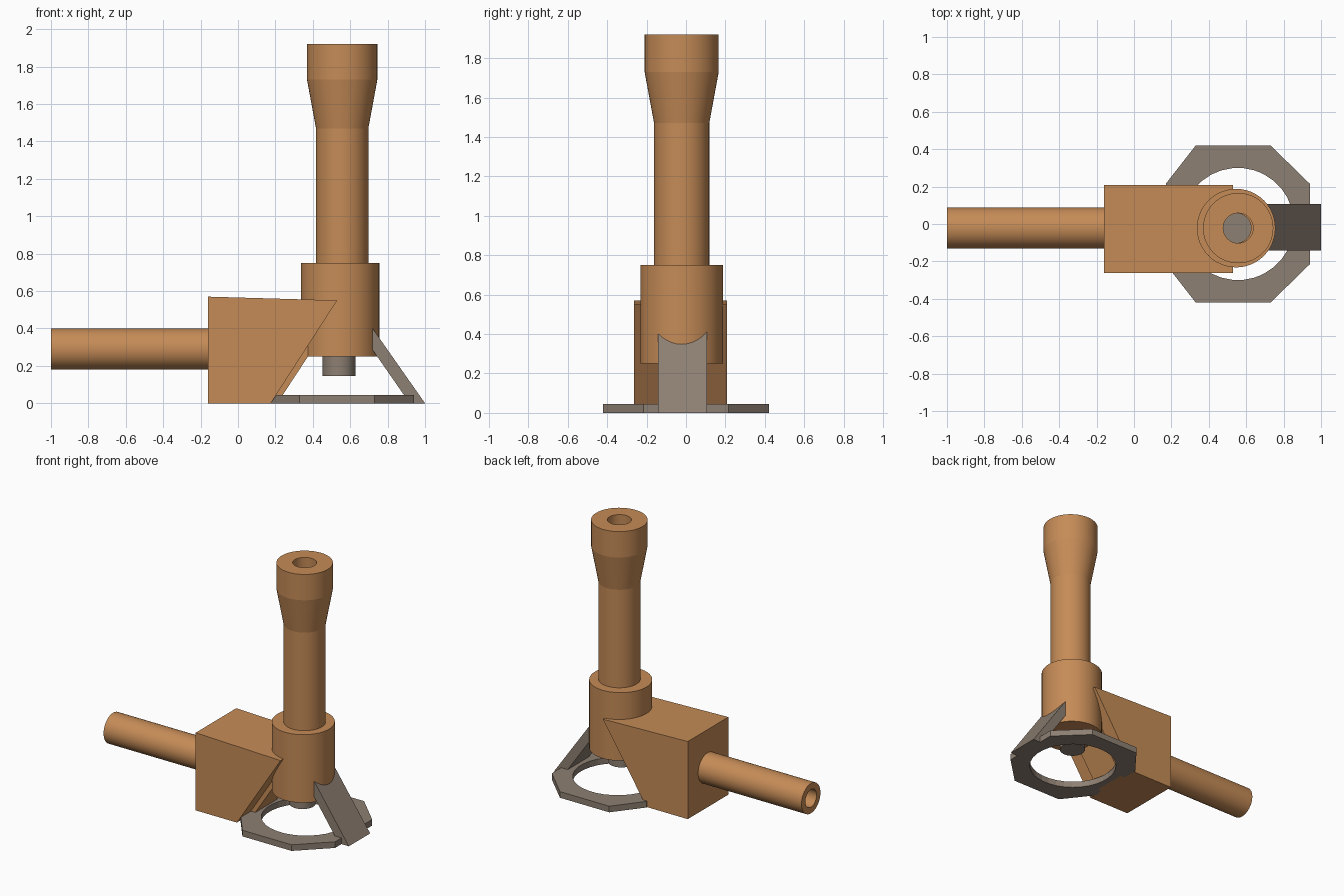
import bpy, bmesh, math
from mathutils import Matrix, Vector

if "Cube" in bpy.data.objects:
    bpy.data.objects.remove(bpy.data.objects["Cube"])


def material(name, color):
    m = bpy.data.materials.new(name)
    m.diffuse_color = (*color, 1)
    m.use_nodes = True
    m.node_tree.nodes["Principled BSDF"].inputs["Base Color"].default_value = m.diffuse_color
    return m


WOOD = material("wood_brown", (0.56, 0.26, 0.095))
TAUPE = material("taupe_metal", (0.27, 0.215, 0.17))
CY = -0.022  # centre line of the body in y


def finish(bm, name, mat=None, smooth=False):
    bmesh.ops.recalc_face_normals(bm, faces=bm.faces)
    me = bpy.data.meshes.new(name)
    bm.to_mesh(me)
    bm.free()
    ob = bpy.data.objects.new(name, me)
    bpy.context.collection.objects.link(ob)
    if mat:
        me.materials.append(mat)
    if smooth:
        bpy.ops.object.select_all(action='DESELECT')
        ob.select_set(True)
        bpy.context.view_layer.objects.active = ob
        bpy.ops.object.shade_smooth_by_angle(angle=math.radians(8.5))
    return ob


def lathe(name, profile, matrix, mat=None, n=48):
    """Revolve a closed (radius, height) loop; radius 0 makes a solid end."""
    bm = bmesh.new()
    vs = [bm.verts.new((r, 0, z)) for r, z in profile]
    es = [bm.edges.new((vs[i], vs[(i + 1) % len(vs)])) for i in range(len(vs))
          if profile[i][0] or profile[(i + 1) % len(vs)][0]]
    bmesh.ops.spin(bm, geom=vs + es, cent=(0, 0, 0), axis=(0, 0, 1),
                   angle=math.tau, steps=n)
    bmesh.ops.remove_doubles(bm, verts=bm.verts, dist=1e-5)
    bm.transform(matrix)
    return finish(bm, name, mat, True)


def extrude_xz(name, points, y0, y1, mat):
    """Extrude a side profile across y."""
    bm = bmesh.new()
    f = bm.faces.new([bm.verts.new((x, y0, z)) for x, z in points])
    ext = bmesh.ops.extrude_face_region(bm, geom=[f])["geom"]
    bmesh.ops.translate(bm, vec=(0, y1 - y0, 0),
                        verts=[v for v in ext if isinstance(v, bmesh.types.BMVert)])
    return finish(bm, name, mat)


def at(x):
    return Matrix.Translation((x, CY, 0))


# Tall tube with flared, bored top
lathe("upper_tube", [(0.08, 0.6), (0.14, 0.6), (0.14, 1.47), (0.188, 1.73),
                     (0.188, 1.92), (0.08, 1.92)], at(0.557), WOOD)

# Collar around the lower end of the tube
lathe("collar", [(0.08, 0.25), (0.21, 0.25), (0.21, 0.75), (0.08, 0.75)],
      at(0.546), WOOD)

# Grey tip that closes the bore
lathe("tip", [(0, 0.145), (0.087, 0.145), (0.087, 0.6), (0, 0.6)], at(0.54), TAUPE)

# Side handle tube with open end
lathe("handle", [(0.065, 0), (0.11, 0), (0.11, 0.86), (0.065, 0.86)],
      Matrix.Translation((-1, CY - 0.0, 0.29)) @ Matrix.Rotation(math.pi / 2, 4, 'Y'),
      WOOD)

# Body block with sloping front
extrude_xz("body_block", [(-0.16, 0), (0.175, 0), (0.53, 0.55), (-0.16, 0.57)],
           -0.263, 0.208, WOOD)

# Sloping struts from the collar to the base
extrude_xz("rear_strut", [(0.16, 0), (0.21, 0), (0.42, 0.32), (0.36, 0.32)],
           -0.142, 0.106, WOOD)
extrude_xz("front_strut", [(0.918, 0), (1.0, 0), (0.70, 0.428), (0.70, 0.314)],
           -0.142, 0.106, TAUPE)

# Eight-sided base ring with a round hole
outline = [(0.94, -0.215), (0.94, 0.215), (0.73, 0.42), (0.33, 0.42),
           (0.17, 0.215), (0.17, -0.215), (0.33, -0.42), (0.73, -0.42)]
bm = bmesh.new()
N, centre = 32, Vector((0.555, 0))
outer = [Vector(p) for p in outline]
rim = []
for p in outer:
    rim.append((math.atan2(p.y, p.x - centre.x), p))
for i in range(N):
    a = -math.pi + math.tau * (i + 0.5) / N
    d = Vector((math.cos(a), math.sin(a)))
    hits = []
    for k, p in enumerate(outer):
        e = outer[(k + 1) % 8] - p
        den = d.x * e.y - d.y * e.x
        if abs(den) > 1e-9:
            w = p - centre
            t = (w.x * e.y - w.y * e.x) / den
            u = (w.x * d.y - w.y * d.x) / den
            if t > 0 and 0 <= u <= 1:
                hits.append(t)
    rim.append((a, centre + d * min(hits)))
rim.sort(key=lambda r: r[0])
loops = []
for a, p in rim:
    q = centre + 0.3 * Vector((math.cos(a), math.sin(a)))
    loops.append([bm.verts.new((v.x, v.y, z))
                  for v, z in ((p, 0), (p, 0.045), (q, 0.045), (q, 0))])
for i, a in enumerate(loops):
    b = loops[(i + 1) % len(loops)]
    for k in range(4):
        bm.faces.new((a[k], b[k], b[(k + 1) % 4], a[(k + 1) % 4]))
finish(bm, "base_ring", TAUPE)
